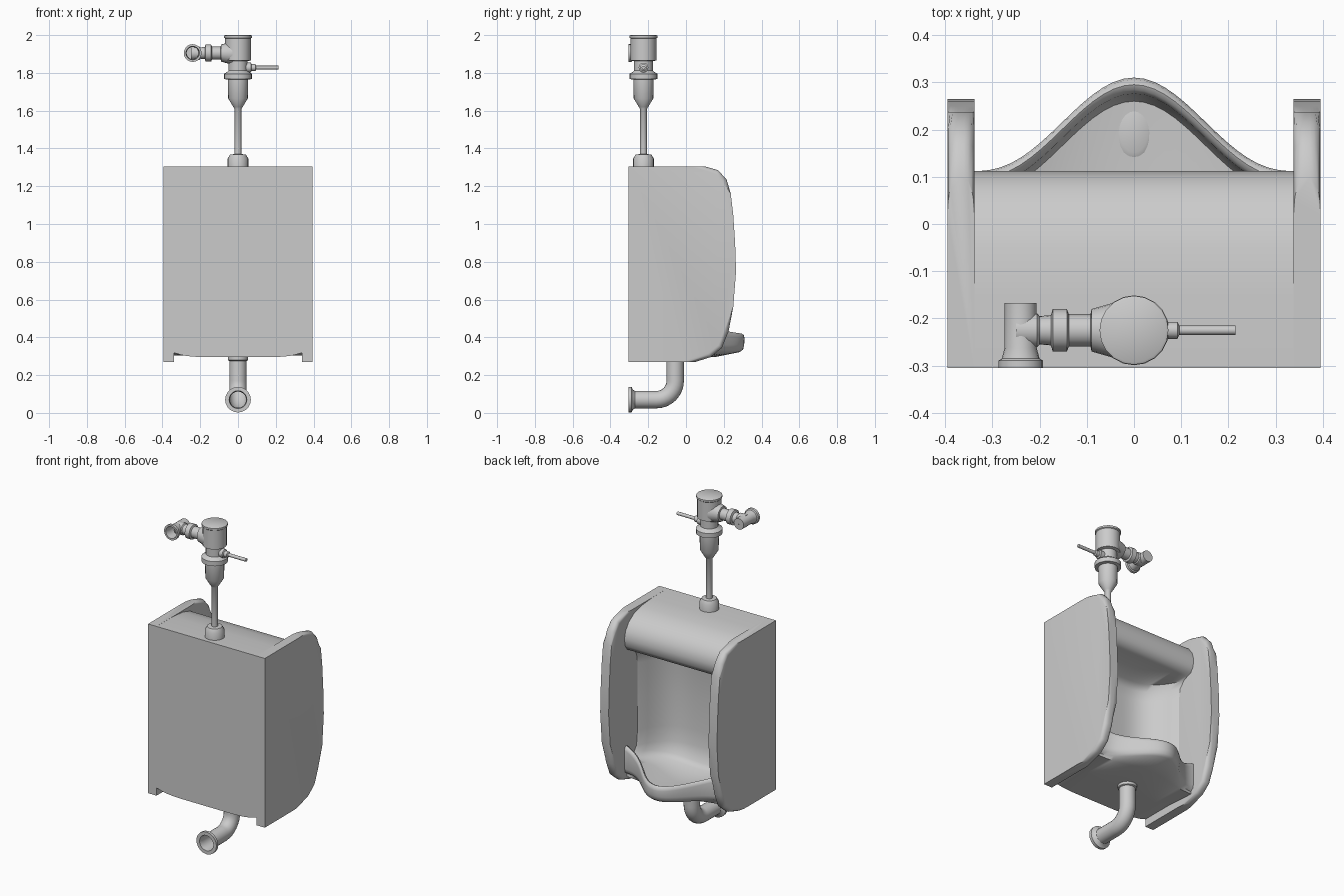
import bpy, bmesh, math
from mathutils import Vector, Matrix

if "Cube" in bpy.data.objects:
    bpy.data.objects.remove(bpy.data.objects["Cube"])

grey = bpy.data.materials.new("porcelain_grey")
grey.diffuse_color = (0.6, 0.6, 0.6, 1)
grey.use_nodes = True
grey.node_tree.nodes["Principled BSDF"].inputs["Base Color"].default_value = grey.diffuse_color


def finish(bm, name, angle=40):
    """Turn a bmesh into a smooth-shaded grey object."""
    bmesh.ops.recalc_face_normals(bm, faces=bm.faces)
    me = bpy.data.meshes.new(name)
    bm.to_mesh(me)
    bm.free()
    ob = bpy.data.objects.new(name, me)
    bpy.context.collection.objects.link(ob)
    me.materials.append(grey)
    bpy.ops.object.select_all(action='DESELECT')
    ob.select_set(True)
    bpy.context.view_layer.objects.active = ob
    bpy.ops.object.shade_smooth_by_angle(angle=math.radians(angle))
    return ob


def loft(name, rings, closed_ring=True, cap=False, angle=40):
    bm = bmesh.new()
    vs = [[bm.verts.new(p) for p in r] for r in rings]
    n = len(vs[0])
    for a, b in zip(vs, vs[1:]):
        for i in range(n if closed_ring else n - 1):
            j = (i + 1) % n
            bm.faces.new((a[i], a[j], b[j], b[i]))
    if cap:
        bm.faces.new(vs[0])
        bm.faces.new(vs[-1])
    return finish(bm, name, angle)


def lathe(name, origin, axis, profile, cap=True, seg=20):
    """Spin (radius, distance) pairs around an axis through origin."""
    q = Vector((0, 0, 1)).rotation_difference(Vector(axis))
    rings = []
    for r, h in profile:
        rings.append([Vector(origin) + q @ Vector((r * math.cos(2 * math.pi * k / seg),
                      r * math.sin(2 * math.pi * k / seg), h)) for k in range(seg)])
    return loft(name, rings, cap=cap)


# Side wings: flat panels with a bowed, rounded front rim
outline = [(-.305, .27), (.05, .27), (.13, .295), (.19, .345), (.225, .43), (.25, .56),
           (.265, .75), (.26, .9), (.25, 1.05), (.237, 1.16), (.215, 1.235),
           (.17, 1.285), (.1, 1.305), (-.305, 1.305)]
for side, label in ((-1, "left"), (1, "right")):
    bm = bmesh.new()
    inner = [bm.verts.new((side * .338, y, z)) for y, z in outline]
    outer = [bm.verts.new((side * .395, y, z)) for y, z in outline]
    bm.faces.new(inner)
    bm.faces.new(outer)
    n = len(outline)
    for i in range(n):
        j = (i + 1) % n
        bm.faces.new((inner[i], inner[j], outer[j], outer[i]))
    rim = [e for e in bm.edges if all(v.co.y > .04 for v in e.verts)
           and abs(e.verts[0].co.x - e.verts[1].co.x) < .01]
    bmesh.ops.bevel(bm, geom=rim, offset=.022, segments=4, profile=.5, affect='EDGES')
    finish(bm, label + "_wing")


# Central shell: hood, hollow back wall and basin lofted across the width
def section(x):
    t = min(1, abs(x) / .34)
    bell = math.cos(math.pi / 2 * t) ** 2.4
    wall = -.2 + .2 * t ** 4
    lip = .112 + .198 * bell
    top = .42 + .08 * t ** 2
    floor = .345 + .06 * t ** 2
    under = .295 + .025 * t ** 6
    pts = [(-.305, under), (-.305, .8), (-.305, 1.305),
           # hood roll
           (-.15, 1.304), (-.05, 1.295), (.02, 1.275), (.07, 1.242), (.1, 1.2),
           (.112, 1.155), (.106, 1.11), (.085, 1.08), (.055, 1.07),
           (wall + .04, 1.055), (wall + .01, 1.02), (wall, .96),
           # back wall
           (wall, .75), (wall, .55), (wall + .01, .46),
           (wall + .03, floor + .03), (wall + .06, floor + .005)]
    a, b = wall + .06, lip - .05
    pts += [(a + (b - a) * .5, floor), (b, floor + .01),
            # basin lip
            (lip - .037, floor + .035), (lip - .034, top - .02), (lip - .026, top - .005),
            (lip - .015, top), (lip - .004, top - .008), (lip, top - .025),
            (lip - .002, .36), (lip - .008, .335), (lip - .025, .322),
            (.09 + .06 * bell, .295 + .01 * t), (-.1, under)]
    return [(x, y, z) for y, z in pts]


N = 32
loft("bowl_shell", [section(-.35 + .7 * i / N) for i in range(N + 1)], cap=True, angle=50)

# Oval drain cover on the basin floor
drain = lathe("drain_cover", (0, 0, 0), (0, 0, 1), [(.037, 0), (.037, .004), (.03, .008)])
drain.scale = (1, 1.45, 1)
drain.location = (0, .195, .346)

# Flush valve: collar, supply tube, tapered body, flange and cap
VY = -.225
lathe("flush_valve", (0, VY, 0), (0, 0, 1), [
    (.055, 1.29), (.055, 1.345), (.042, 1.368), (.018, 1.37), (.018, 1.61),
    (.025, 1.62), (.052, 1.665), (.054, 1.765), (.074, 1.767), (.074, 1.795),
    (.06, 1.803), (.05, 1.812), (.05, 1.862), (.068, 1.866), (.068, 1.982),
    (.073, 1.986), (.073, 1.997), (.068, 2.0)])

# Flush handle
lathe("handle", (0, VY, 1.828), (1, 0, 0), [
    (.026, .03), (.026, .068), (.018, .072), (.018, .092), (.01, .096), (.01, .215)], seg=12)

# Water inlet: tapered branch, coupling nut and turned end
IZ = 1.905
lathe("inlet_branch", (0, VY, IZ), (-1, 0, 0), [
    (.062, .03), (.045, .09), (.034, .092), (.034, .138), (.045, .142),
    (.045, .172), (.032, .176), (.03, .2), (.036, .205), (.036, .25)])
lathe("inlet_elbow", (-.24, -.167, IZ), (0, -1, 0), [
    (.001, 0), (.034, 0), (.034, .095), (.04, .118), (.047, .122), (.047, .138),
    (.036, .138), (.032, .11), (.032, .03), (.001, .03)], cap=False)

# Drain pipe: vertical drop with an elbow to the wall
PY, PZ, R, PR = -.057, .07, .1, .046
path = [(PY, .31, 0), (PY, PZ + R, 0)]
path += [(PY - R + R * math.cos(a), PZ + R - R * math.sin(a), a)
         for a in (math.radians(11.25 * k) for k in range(1, 9))]
path.append((-.3, PZ, math.pi / 2))
rings = []
for y, z, a in path:
    across = Vector((0, math.cos(a), -math.sin(a)))
    rings.append([Vector((0, y, z)) + PR * (math.cos(u) * Vector((1, 0, 0)) + math.sin(u) * across)
                  for u in (2 * math.pi * k / 20 for k in range(20))])
loft("drain_pipe", rings)
lathe("drain_collar", (0, PY, .275), (0, 0, 1), [(.046, 0), (.054, .004), (.054, .035)])
lathe("drain_flange", (0, -.27, PZ), (0, -1, 0), [
    (.046, 0), (.054, .012), (.068, .018), (.068, .035), (.047, .035), (.043, .01), (.043, -.08)],
    cap=False)
